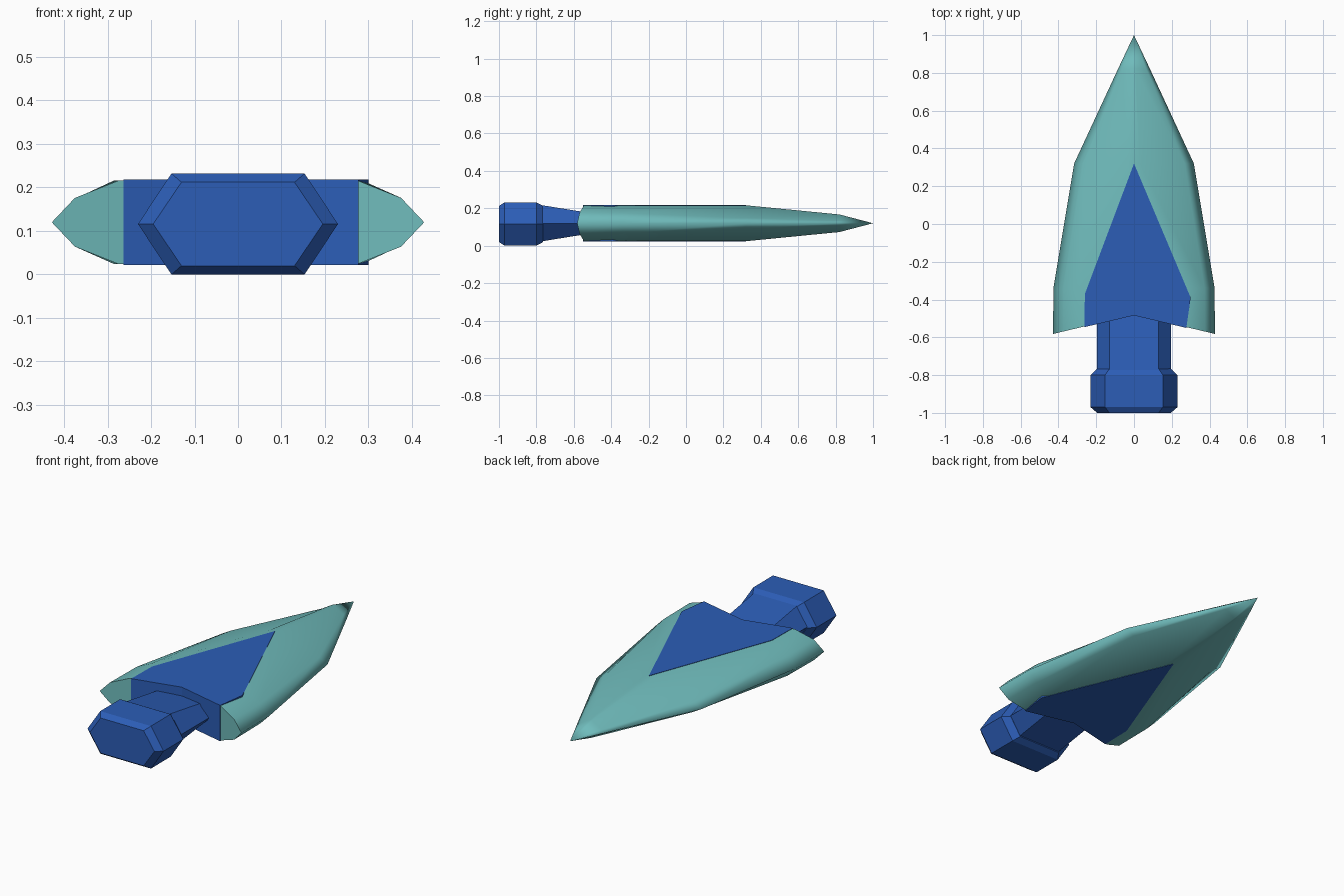
import bpy
import bmesh

if "Cube" in bpy.data.objects:
    bpy.data.objects.remove(bpy.data.objects["Cube"])

MID = 0.12  # height of the blade's centre plane


def material(name, colour):
    mat = bpy.data.materials.new(name)
    mat.diffuse_color = (*colour, 1)
    mat.use_nodes = True
    mat.node_tree.nodes["Principled BSDF"].inputs["Base Color"].default_value = mat.diffuse_color
    return mat


def make(name, verts, faces, mat, smooth_faces=0):
    """Mesh object with outward normals; the first faces are smooth shaded."""
    mesh = bpy.data.meshes.new(name)
    mesh.from_pydata(verts, [], faces)
    mesh.materials.append(mat)
    for p in mesh.polygons:
        p.use_smooth = p.index < smooth_faces
    bm = bmesh.new()
    bm.from_mesh(mesh)
    bmesh.ops.recalc_face_normals(bm, faces=bm.faces)
    bm.to_mesh(mesh)
    bm.free()
    obj = bpy.data.objects.new(name, mesh)
    bpy.context.collection.objects.link(obj)
    return obj


def bridge(rings, n):
    return [(a * n + i, a * n + (i + 1) % n, (a + 1) * n + (i + 1) % n, (a + 1) * n + i)
            for a in range(rings - 1) for i in range(n)]


teal = material("teal", (0.16, 0.50, 0.50))
blue = material("blue", (0.025, 0.11, 0.47))


def notch(x):
    """Rear edge of the blade: a shallow V."""
    return -0.48 - 0.238 * abs(x)


# Blade: 12-sided section lofted from the notched rear to the tip
# station: y, edge half width, shoulder half width, ridge half width, shoulder z, ridge z
stations = [(None, 0.428, 0.375, 0.275, 0.056, 0.096),
            (-0.34, 0.427, 0.373, 0.285, 0.055, 0.096),
            (0.32, 0.317, 0.268, 0.03, 0.028, 0.096),
            (0.82, 0.085, 0.064, 0.008, 0.013, 0.047)]
verts = []
for y, w, m, r, mz, rz in stations:
    ring = [(w, 0), (m, mz), (r, rz), (0, rz), (-r, rz), (-m, mz),
            (-w, 0), (-m, -mz), (-r, -rz), (0, -rz), (r, -rz), (m, -mz)]
    verts += [(x, notch(x) if y is None else y, MID + z) for x, z in ring]
faces = bridge(4, 12)
verts.append((0, 1.0, MID))
faces += [(36 + i, 36 + (i + 1) % 12, 48) for i in range(12)]
lateral = len(faces)
faces += [(0, 11, 1), (1, 11, 10, 2), (2, 10, 9, 3), (3, 9, 8, 4), (4, 8, 7, 5), (5, 7, 6)]
make("blade", verts, faces, teal, lateral)

# Core inlay: arrow-shaped prism just proud of both blade faces
outline = [(0, 0.32), (-0.26, -0.37), (-0.263, -0.546), (0, -0.484),
           (0.277, -0.55), (0.30, -0.39)]
verts = [(x, y, z) for z in (0.022, 0.218) for x, y in outline]
faces = [(0, 3, 2, 1), (0, 5, 4, 3), (6, 7, 8, 9), (6, 9, 10, 11)]
faces += [(i, (i + 1) % 6, 6 + (i + 1) % 6, 6 + i) for i in range(6)]
make("core_inlay", verts, faces, blue)


def hex_loft(name, sections, z0):
    """Loft of flat-topped hexagons: y, half width, half flat, half height."""
    verts = []
    for y, w, f, h in sections:
        verts += [(x, y, z0 + z) for x, z in
                  ((w, 0), (f, h), (-f, h), (-w, 0), (-f, -h), (f, -h))]
    n = len(sections)
    faces = bridge(n, 6)
    faces += [tuple(range(5, -1, -1)), tuple(range(6 * n - 6, 6 * n))]
    return make(name, verts, faces, blue)


# Tapering neck and bevelled end block
hex_loft("neck", [(-0.78, 0.195, 0.13, 0.098), (-0.47, 0.195, 0.13, 0.048)], MID)
hex_loft("end_block", [(-1.0, 0.195, 0.13, 0.096), (-0.97, 0.23, 0.153, 0.116),
                       (-0.80, 0.23, 0.153, 0.116), (-0.765, 0.195, 0.13, 0.097)], 0.116)
